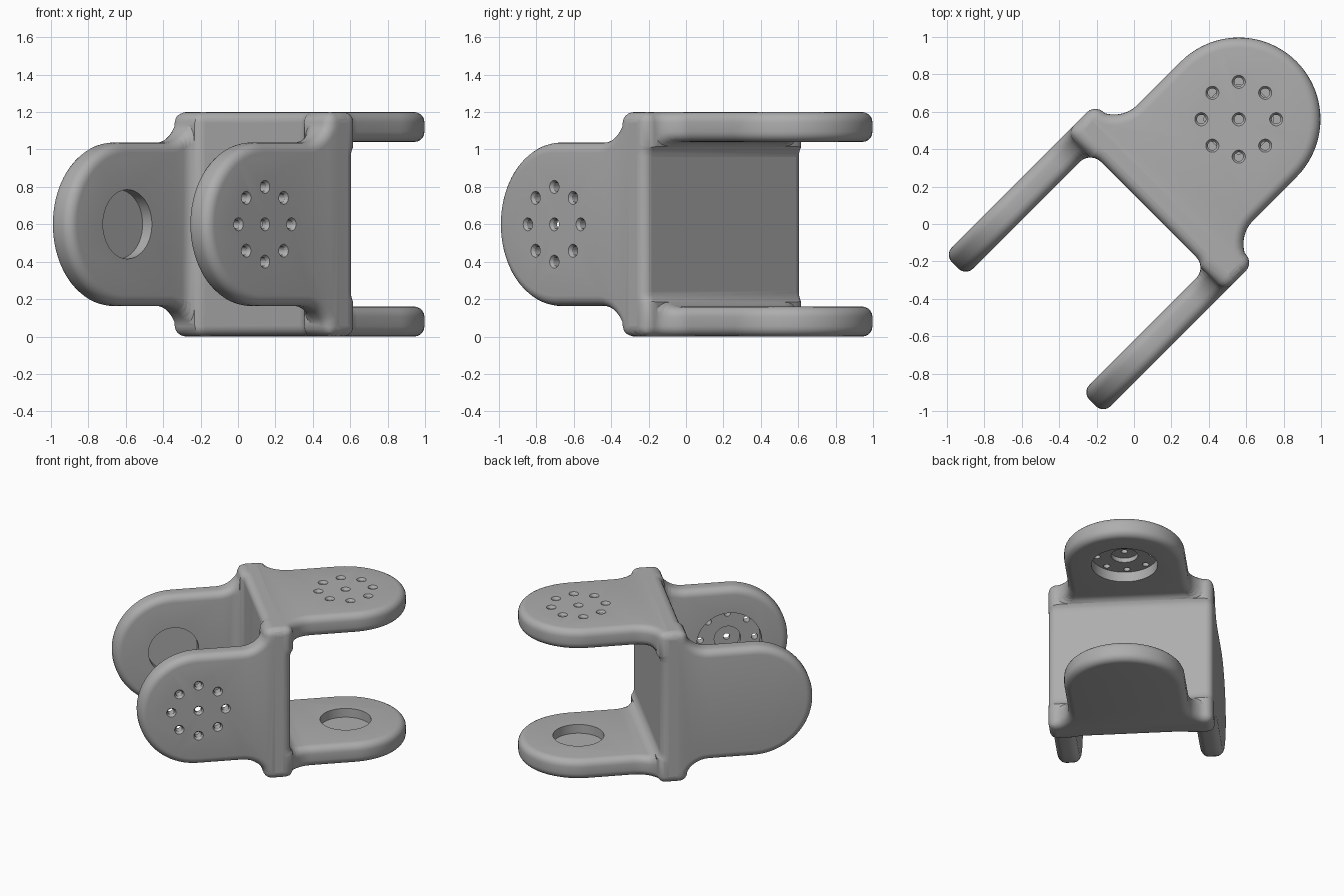
import bpy, bmesh
from math import sin, cos, pi, radians
from mathutils import Matrix, Vector

if "Cube" in bpy.data.objects:
    bpy.data.objects.remove(bpy.data.objects["Cube"])

HALF = 0.6        # half width of the square web
INNER = 0.44      # inner face of the plates
WEB = (0.11, 0.286)
MID = sum(WEB) / 2
R = 0.437         # rounded plate end
EYE = -0.396      # centre of the rounded end

steel = bpy.data.materials.new("grey_metal")
steel.use_nodes = True
steel.diffuse_color = (0.42, 0.42, 0.42, 1)
steel.node_tree.nodes["Principled BSDF"].inputs["Base Color"].default_value = (0.42, 0.42, 0.42, 1)


def make_object(name, bm):
    bmesh.ops.recalc_face_normals(bm, faces=bm.faces)
    mesh = bpy.data.meshes.new(name)
    bm.to_mesh(mesh)
    bm.free()
    mesh.materials.append(steel)
    ob = bpy.data.objects.new(name, mesh)
    bpy.context.collection.objects.link(ob)
    return ob


def prism(name, points, place, depth):
    """Extrude an outline; place(a, b, h) gives the 3D position."""
    bm = bmesh.new()
    face = bm.faces.new([bm.verts.new(place(a, b, -depth)) for a, b in points])
    top = bmesh.ops.extrude_face_region(bm, geom=[face])["geom"]
    shift = Vector(place(0, 0, depth)) - Vector(place(0, 0, -depth))
    bmesh.ops.translate(bm, vec=shift, verts=[v for v in top if isinstance(v, bmesh.types.BMVert)])
    return make_object(name, bm)


def apply_modifier(ob, kind, **settings):
    mod = ob.modifiers.new(kind, kind)
    for key, value in settings.items():
        setattr(mod, key, value)
    bpy.context.view_layer.objects.active = ob
    bpy.ops.object.modifier_apply(modifier=mod.name)


def combine(ob, other, operation):
    apply_modifier(ob, "BOOLEAN", object=other, operation=operation, solver="EXACT")
    bpy.data.objects.remove(other)


def drill(ob, u, z, v_from, v_to, r1, r2=None, sides=20):
    """Cut a round or tapered hole along the plate's thickness."""
    r2 = r2 or r1
    bm = bmesh.new()
    bmesh.ops.create_cone(bm, cap_ends=True, segments=sides, radius1=r1, radius2=r2,
                          depth=abs(v_to - v_from))
    turn = Matrix.Rotation(pi / 2 if v_to < v_from else -pi / 2, 4, "X")
    bm.transform(Matrix.Translation((u, (v_from + v_to) / 2, z)) @ turn)
    cutter = make_object("hole_cutter", bm)
    cutter.hide_render = True
    combine(ob, cutter, "DIFFERENCE")


# U-shaped plan of one fork, with filleted inner corners
fillet = 0.08
inner = [(WEB[0] - fillet + fillet * sin(t), INNER - fillet + fillet * cos(t))
         for t in (i * pi / 12 for i in range(7))]
side = [(-1, HALF), (-1, INNER)] + inner
plan = [(WEB[1], HALF)] + side + [(u, -v) for u, v in reversed(side)] + [(WEB[1], -HALF)]
fork = prism("fork_bracket", plan, lambda a, b, h: (a, b, h), 0.7)

# Plate silhouette: round end, neck and flare up to the web
flare = 0.178
start = WEB[0] - flare
half = [(EYE - R * cos(t), R * sin(t)) for t in (i * pi / 40 for i in range(1, 21))]
half += [(start + flare * sin(t), R + flare * (1 - cos(t)))
         for t in (radians(10 * i) for i in range(7))]
half += [(WEB[0] - 0.015, HALF), (WEB[1] + 0.1, HALF)]
outline = [(EYE - R, 0)] + half + [(u, -z) for u, z in reversed(half)]
combine(fork, prism("silhouette", outline, lambda a, b, h: (a, h, b), 0.8), "INTERSECT")

# Rounded edges
apply_modifier(fork, "BEVEL", width=0.055, segments=5, limit_method="ANGLE",
               angle_limit=radians(40), use_clamp_overlap=False)

# Plain round pocket inside one plate
drill(fork, EYE, 0, INNER - 0.05, INNER + 0.07, 0.185, sides=48)

# Stepped pocket and bolt pattern in the opposite plate
drill(fork, EYE, 0, -INNER + 0.05, -INNER - 0.08, 0.24, sides=48)
drill(fork, EYE, 0, -INNER + 0.05, -INNER - 0.115, 0.097, sides=32)
spots = [(EYE, 0)] + [(EYE + 0.2 * cos(i * pi / 4), 0.2 * sin(i * pi / 4)) for i in range(8)]
for u, z in spots:
    drill(fork, u, z, -INNER + 0.05, -HALF - 0.05, 0.024)
    drill(fork, u, z, -HALF + 0.02, -HALF - 0.01, 0.022, 0.042)

# Second fork: same shape, turned to face the other way
second = fork.copy()
second.data = fork.data.copy()
bpy.context.collection.objects.link(second)
second.data.transform(Matrix(((-1, 0, 0, 2 * MID), (0, 0, -1, 0), (0, -1, 0, 0), (0, 0, 0, 1))))
combine(fork, second, "UNION")

# Stand it diagonally on the ground
fork.data.transform(Matrix.Translation((0, 0, HALF)) @ Matrix.Rotation(pi / 4, 4, "Z"))
bpy.ops.object.select_all(action="DESELECT")
fork.select_set(True)
bpy.context.view_layer.objects.active = fork
bpy.ops.object.shade_smooth_by_angle(angle=radians(32))
